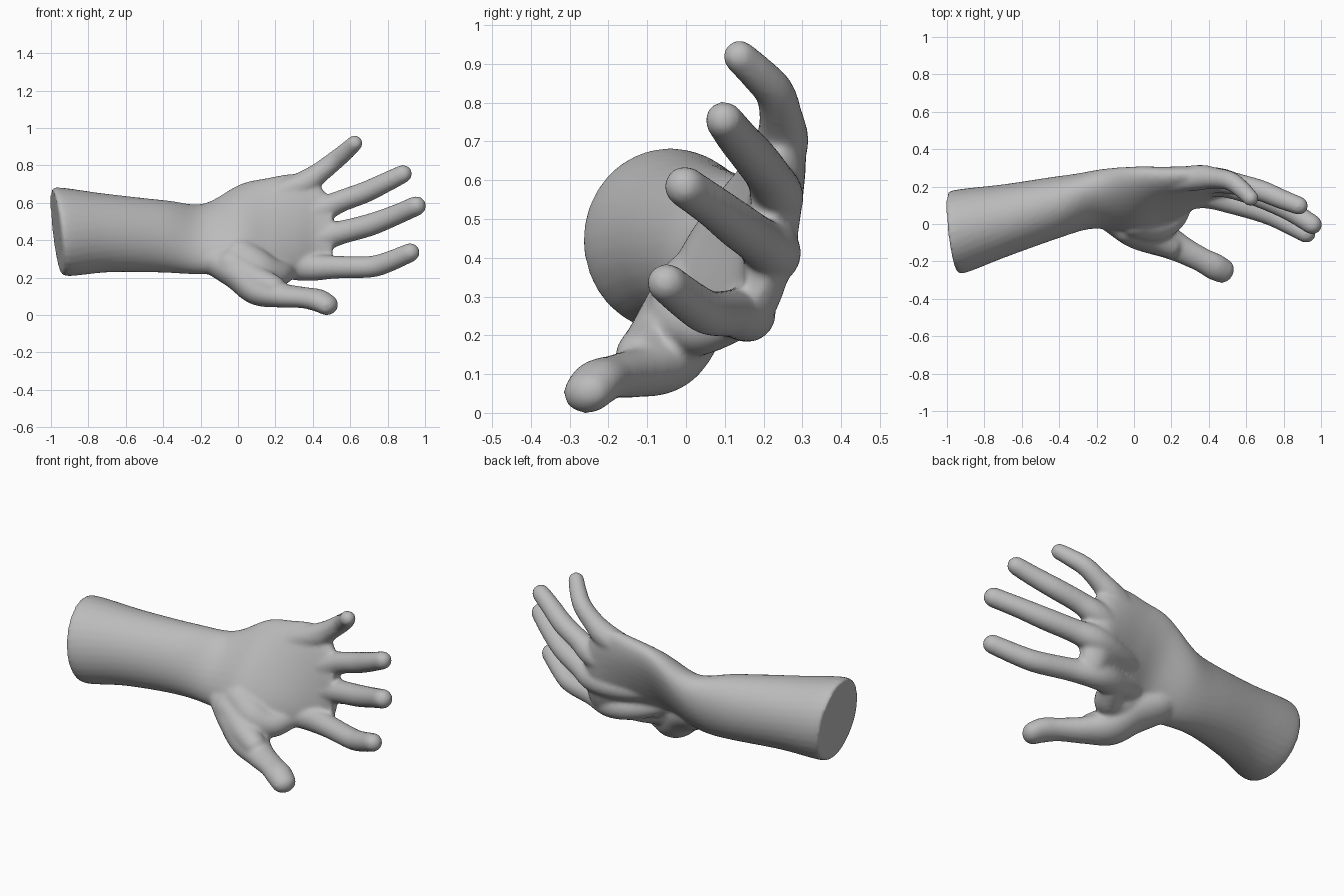
import bpy, bmesh, math
from mathutils import Vector

cube = bpy.data.objects.get("Cube")
if cube:
    bpy.data.objects.remove(cube, do_unlink=True)

SIDES = 32


def spline(keys, steps=7):
    """Smooth Catmull-Rom resampling of tuples of any length."""
    pts = [Vector(k) for k in keys]
    pts = [pts[0] * 2 - pts[1]] + pts + [pts[-1] * 2 - pts[-2]]
    out = []
    for a, b, c, d in zip(pts, pts[1:], pts[2:], pts[3:]):
        for i in range(steps):
            t = i / steps
            out.append(0.5 * (2 * b + (c - a) * t + (2 * a - 5 * b + 4 * c - d) * t ** 2
                              + (3 * b - a - 3 * c + d) * t ** 3))
    return out + [pts[-2]]


def loft(bm, rings):
    """Closed skin over a row of rings."""
    rows = [[bm.verts.new(p) for p in ring] for ring in rings]
    for r, s in zip(rows, rows[1:]):
        for i in range(SIDES):
            j = (i + 1) % SIDES
            bm.faces.new((r[i], r[j], s[j], s[i]))
    bm.faces.new(rows[0][::-1])
    bm.faces.new(rows[-1])


def dome(end, inner):
    """Shrinking sections that round off the end of a tube."""
    d = (end.xyz - inner.xyz).normalized()
    return [Vector((*(end.xyz + d * end.w * math.sin(a)), end.w * math.cos(a)))
            for a in (0.4, 0.8, 1.15, 1.45)]


def digit(bm, keys, wide=1.0):
    """Round-ended tube through (x, y, z, radius), wide stretches it front to back."""
    path = spline(keys)
    path = dome(path[0], path[1])[::-1] + path + dome(path[-1], path[-2])
    rings = []
    for i, p in enumerate(path):
        d = (path[min(i + 1, len(path) - 1)].xyz - path[max(i - 1, 0)].xyz).normalized()
        u = d.cross(Vector((0.3, 1, 0.3))).normalized()
        v = d.cross(u) * wide
        rings.append([p.xyz + p.w * (u * math.cos(a) + v * math.sin(a))
                      for a in (2 * math.pi * k / SIDES for k in range(SIDES))])
    loft(bm, rings)


def arm_ring(x, yc, zc, long, thin, tilt, hollow, shear):
    """Tilted oval section; hollow flattens the palm side, shear slants the cut."""
    ring = []
    t = math.radians(tilt)
    for k in range(SIDES):
        a = 2 * math.pi * k / SIDES
        w, h = math.cos(a) * long, math.sin(a) * thin
        if h < 0:
            h *= 1 - hollow * math.sin(a) ** 2
        y = w * math.sin(t) + h * math.cos(t)
        z = w * math.cos(t) - h * math.sin(t)
        ring.append(Vector((x - shear * (y + z), yc + y, zc + z)))
    return ring


bm = bmesh.new()

# forearm, wrist and palm: x, y, z, long, thin, tilt, hollow, shear
palm = [(-0.978, -0.035, 0.455, 0.2, 0.185, 0, 0, 0.1),
        (-0.95, -0.035, 0.457, 0.237, 0.222, 0, 0, 0.12),
        (-0.7, 0.025, 0.45, 0.21, 0.194, 8, 0, 0.04),
        (-0.4, 0.1, 0.432, 0.198, 0.16, 20, 0, 0),
        (-0.2, 0.14, 0.418, 0.213, 0.122, 35, 0, 0),
        (0.0, 0.13, 0.47, 0.283, 0.107, 35, 0.1, 0),
        (0.15, 0.155, 0.487, 0.285, 0.102, 27, 0.25, 0),
        (0.3, 0.195, 0.493, 0.285, 0.092, 17, 0.25, 0),
        (0.4, 0.22, 0.475, 0.26, 0.075, 9, 0.15, 0),
        (0.46, 0.215, 0.46, 0.205, 0.055, 6, 0, 0),
        (0.495, 0.2, 0.46, 0.16, 0.04, 6, 0, 0)]
loft(bm, [arm_ring(*s) for s in spline(palm)])

# index, middle, ring and little finger: x, y, z, radius
for keys in (
    [(0.02, 0.07, 0.34, 0.05), (0.2, 0.13, 0.285, 0.068), (0.36, 0.165, 0.268, 0.074),
     (0.52, 0.12, 0.268, 0.061), (0.7, 0.065, 0.27, 0.058), (0.8, 0.018, 0.298, 0.055),
     (0.912, -0.043, 0.346, 0.051)],
    [(0.05, 0.13, 0.43, 0.05), (0.25, 0.195, 0.41, 0.07), (0.42, 0.228, 0.425, 0.076),
     (0.55, 0.195, 0.455, 0.063), (0.7, 0.14, 0.495, 0.06), (0.83, 0.075, 0.545, 0.055),
     (0.944, 0.004, 0.595, 0.053)],
    [(0.05, 0.16, 0.5, 0.05), (0.25, 0.215, 0.53, 0.066), (0.42, 0.24, 0.568, 0.07),
     (0.54, 0.22, 0.62, 0.059), (0.67, 0.185, 0.668, 0.057), (0.78, 0.14, 0.72, 0.053),
     (0.873, 0.105, 0.766, 0.049)],
    [(0.05, 0.19, 0.58, 0.05), (0.2, 0.235, 0.655, 0.064), (0.34, 0.255, 0.712, 0.068),
     (0.43, 0.252, 0.775, 0.056), (0.51, 0.235, 0.838, 0.051), (0.57, 0.19, 0.888, 0.047),
     (0.615, 0.145, 0.93, 0.043)],
    # thumb muscle and web towards the index finger
    [(0.0, 0.03, 0.33, 0.1), (0.1, 0.01, 0.26, 0.1), (0.19, 0.04, 0.235, 0.077),
     (0.24, 0.11, 0.25, 0.065)],
    [(-0.04, -0.01, 0.28, 0.09), (0.08, -0.06, 0.2, 0.085), (0.18, -0.11, 0.16, 0.066)],
):
    digit(bm, keys)

# thumb, broader than it is thick
digit(bm, [(-0.12, 0.07, 0.31, 0.09), (0.0, 0.0, 0.245, 0.1), (0.1, -0.05, 0.155, 0.091),
           (0.22, -0.115, 0.118, 0.066), (0.34, -0.178, 0.105, 0.056),
           (0.42, -0.22, 0.09, 0.06), (0.468, -0.245, 0.066, 0.056)], wide=1.2)

bmesh.ops.recalc_face_normals(bm, faces=bm.faces)
mesh = bpy.data.meshes.new("hand_and_forearm")
bm.to_mesh(mesh)
bm.free()
hand = bpy.data.objects.new("hand_and_forearm", mesh)
bpy.context.collection.objects.link(hand)

# fuse the parts into one soft skin
fuse = hand.modifiers.new("fuse", 'REMESH')
fuse.mode = 'VOXEL'
fuse.voxel_size = 0.011
soften = hand.modifiers.new("soften", 'SMOOTH')
soften.factor = 0.5
soften.iterations = 8
bpy.context.view_layer.update()
skin = bpy.data.meshes.new_from_object(hand.evaluated_get(bpy.context.evaluated_depsgraph_get()))
hand.modifiers.clear()
hand.data = skin
bpy.data.meshes.remove(mesh)
skin.name = "hand_and_forearm"

# settle on the ground, centred
lo = Vector([min(v.co[i] for v in skin.vertices) for i in range(3)])
hi = Vector([max(v.co[i] for v in skin.vertices) for i in range(3)])
origin = Vector(((lo.x + hi.x) / 2, (lo.y + hi.y) / 2, lo.z))
for v in skin.vertices:
    v.co -= origin

grey = bpy.data.materials.new("plain grey")
grey.use_nodes = True
colour = (0.5, 0.5, 0.5, 1)
grey.diffuse_color = colour
grey.node_tree.nodes["Principled BSDF"].inputs["Base Color"].default_value = colour
skin.materials.clear()
skin.materials.append(grey)

bpy.context.view_layer.objects.active = hand
hand.select_set(True)
bpy.ops.object.shade_smooth_by_angle(angle=math.radians(50))
